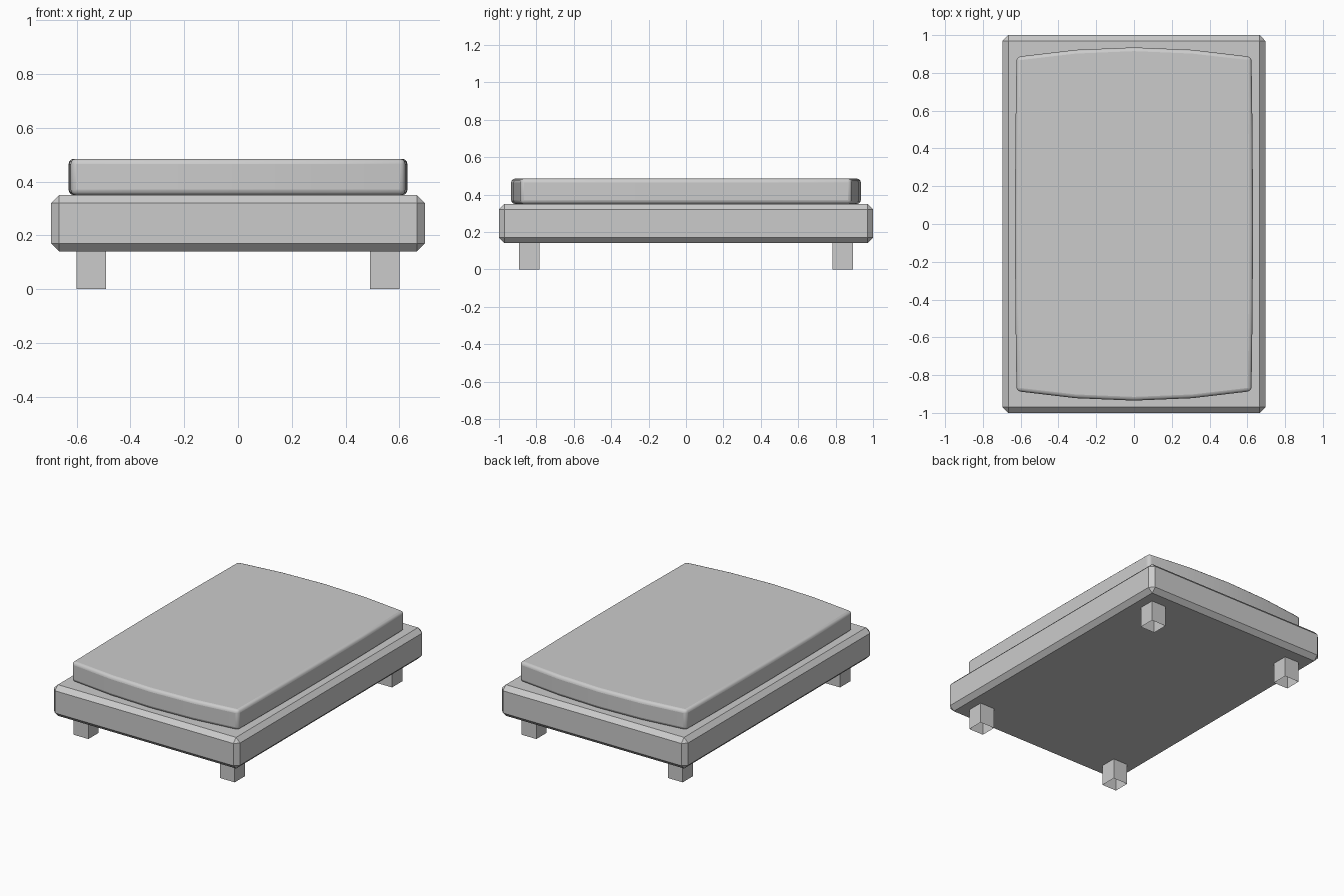
import bpy, bmesh

if "Cube" in bpy.data.objects:
    bpy.data.objects.remove(bpy.data.objects["Cube"])


def add_object(name, bm):
    bmesh.ops.recalc_face_normals(bm, faces=bm.faces)
    mesh = bpy.data.meshes.new(name)
    bm.to_mesh(mesh)
    bm.free()
    obj = bpy.data.objects.new(name, mesh)
    bpy.context.collection.objects.link(obj)
    return obj


def prism(name, outline, z0, z1, open_bottom=False):
    bm = bmesh.new()
    low = [bm.verts.new((x, y, z0)) for x, y in outline]
    high = [bm.verts.new((x, y, z1)) for x, y in outline]
    for i in range(len(low)):
        j = (i + 1) % len(low)
        bm.faces.new((low[i], low[j], high[j], high[i]))
    bm.faces.new(high)
    if not open_bottom:
        bm.faces.new(low[::-1])
    return add_object(name, bm)


def bevel(obj, width, segments):
    mod = obj.modifiers.new("Bevel", 'BEVEL')
    mod.width = width
    mod.segments = segments
    mod.limit_method = 'ANGLE'


def rectangle(cx, cy, hx, hy):
    return [(cx - hx, cy - hy), (cx + hx, cy - hy),
            (cx + hx, cy + hy), (cx - hx, cy + hy)]


# Chamfered bed frame
frame = prism("bed_frame", rectangle(0, 0, 0.695, 1.0), 0.14, 0.35)
bevel(frame, 0.03, 1)

# Four square legs, hollow underneath
for sy, end in ((-1, "front"), (1, "back")):
    for sx, side in ((-1, "left"), (1, "right")):
        prism(f"{end}_{side}_leg",
              rectangle(sx * 0.546, sy * 0.838, 0.055, 0.055),
              0.0, 0.14, open_bottom=True)

# Mattress with gently bowed sides and rounded edges
half = [(0.622, -0.885), (0.628, -0.44), (0.63, 0), (0.628, 0.44),
        (0.622, 0.885), (0.31, 0.922), (0, 0.935), (-0.31, 0.922)]
outline = half + [(-x, -y) for x, y in half]
mattress = prism("mattress", outline, 0.35, 0.485)
bevel(mattress, 0.02, 3)
bpy.context.view_layer.objects.active = mattress
mattress.select_set(True)
bpy.ops.object.shade_smooth_by_angle(angle=0.7)
